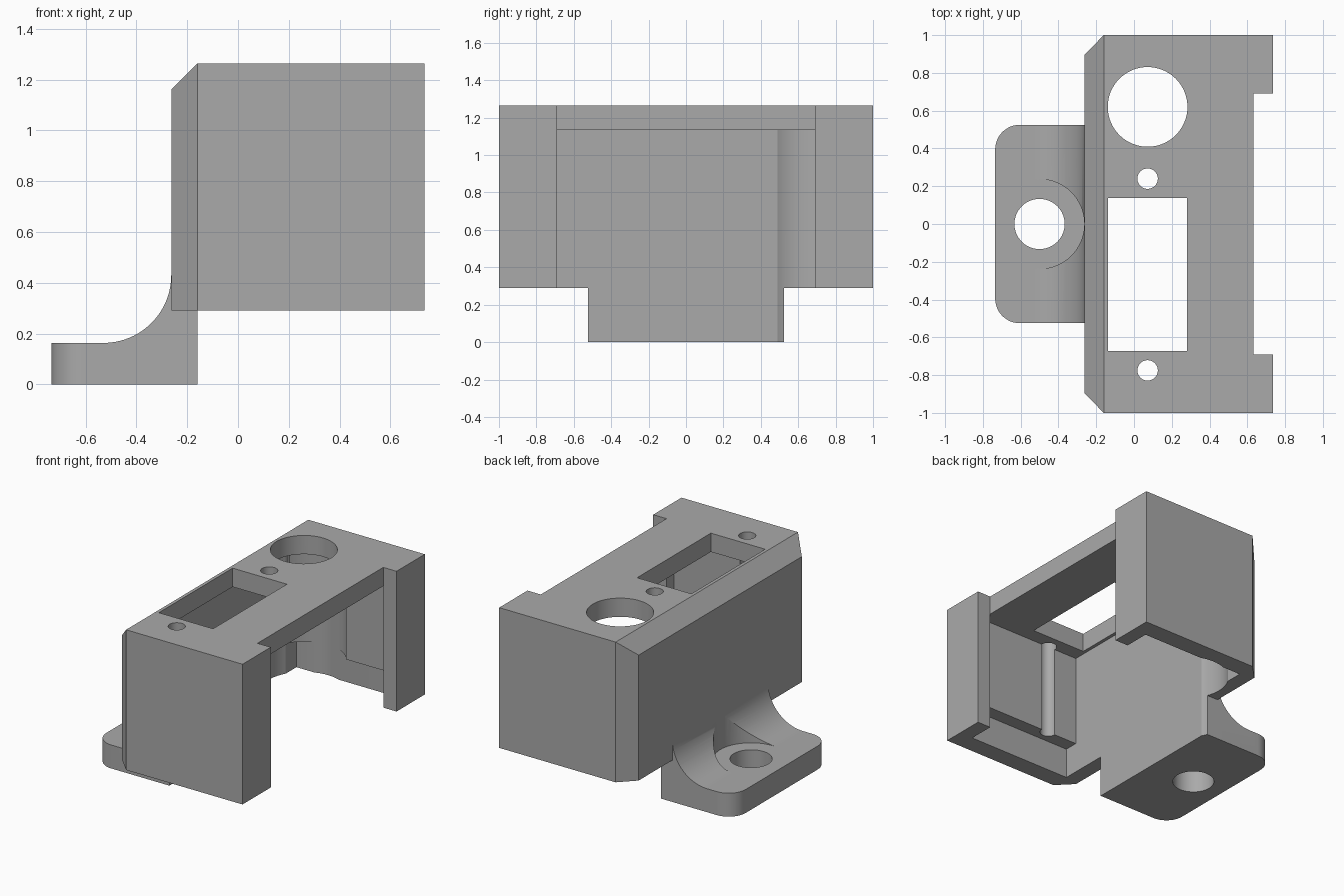
import bpy, bmesh, math
from mathutils import Vector

cube = bpy.data.objects.get("Cube")
if cube:
    bpy.data.objects.remove(cube, do_unlink=True)

grey = bpy.data.materials.new("plain grey")
grey.use_nodes = True
color = (0.4, 0.4, 0.4, 1)
grey.diffuse_color = color
grey.node_tree.nodes["Principled BSDF"].inputs["Base Color"].default_value = color


def prism(name, outline, low, high, axis="z"):
    """Extrude a flat outline (xy for axis z, xz for axis y) from low to high."""
    place = (lambda a, b: (a, b, low)) if axis == "z" else (lambda a, b: (a, low, b))
    bm = bmesh.new()
    face = bm.faces.new([bm.verts.new(place(a, b)) for a, b in outline])
    top = bmesh.ops.extrude_face_region(bm, geom=[face])["geom"]
    step = Vector((0, 0, high - low) if axis == "z" else (0, high - low, 0))
    bmesh.ops.translate(bm, vec=step, verts=[v for v in top if isinstance(v, bmesh.types.BMVert)])
    bmesh.ops.recalc_face_normals(bm, faces=bm.faces)
    mesh = bpy.data.meshes.new(name)
    bm.to_mesh(mesh)
    bm.free()
    mesh.materials.append(grey)
    obj = bpy.data.objects.new(name, mesh)
    bpy.context.collection.objects.link(obj)
    return obj


def arc(cx, cy, r, start, end, steps):
    angles = [math.radians(start + (end - start) * i / steps) for i in range(steps + 1)]
    return [(cx + r * math.cos(a), cy + r * math.sin(a)) for a in angles]


def box(x0, x1, y0, y1, z0, z1):
    return prism("cutter", [(x0, y0), (x1, y0), (x1, y1), (x0, y1)], z0, z1)


def drill(x, y, r, z0, z1):
    return prism("cutter", arc(x, y, r, 0, 360, 64)[:-1], z0, z1)


def combine(obj, tool, operation="DIFFERENCE"):
    mod = obj.modifiers.new("combine", "BOOLEAN")
    mod.operation, mod.solver, mod.object = operation, "EXACT", tool
    bpy.context.view_layer.objects.active = obj
    bpy.ops.object.modifier_apply(modifier=mod.name)
    bpy.data.objects.remove(tool, do_unlink=True)


BACK, WALL, FRONT = -0.263, -0.16, 0.735
BASE, TOP, CEILING, STEP = 0.29, 1.264, 1.134, 0.5

# Housing with chamfered back corners and top back edge
housing = prism("bracket_housing", [(FRONT, -1), (FRONT, 1), (WALL, 1), (BACK, 0.895),
                                    (BACK, -0.895), (WALL, -1)], BASE, TOP)
combine(housing, prism("cutter", [(BACK - 0.1, 1.061), (WALL + 0.1, TOP + 0.1),
                                  (BACK - 0.1, TOP + 0.1)], -1.2, 1.2, "y"))

# Inner cavity, wider lower pocket and front opening between the lips
combine(housing, box(WALL, 0.633, -0.775, 0.775, STEP - 0.1, CEILING))
combine(housing, box(WALL, 0.633, -0.87, 0.87, BASE - 0.1, STEP))
combine(housing, box(0.55, FRONT + 0.1, -0.69, 0.69, BASE - 0.1, CEILING))
combine(housing, box(0.633, FRONT + 0.1, -0.69, 0.69, CEILING - 0.1, TOP + 0.1))

# Mounting foot with a concave fillet up to the back wall
foot = prism("mounting_foot", [(-0.735, 0), (WALL, 0), (WALL, 0.43)]
             + arc(-0.53, 0.43, -BACK - 0.53 + 2 * 0.267 + 0.0, 0, -90, 24)
             + [(-0.735, 0.163)], -0.525, 0.525, "y")
rounded = [(0, 0.525)] + arc(-0.605, 0.395, 0.13, 90, 180, 12) \
    + arc(-0.605, -0.395, 0.13, 180, 270, 12) + [(0, -0.525)]
combine(foot, prism("cutter", rounded, -0.1, 0.6), "INTERSECT")
combine(foot, drill(-0.5, 0, 0.237, 0.163, 0.6))
combine(housing, foot, "UNION")
combine(housing, drill(-0.5, 0, 0.133, -0.1, 0.4))

# Openings in the top plate, and the round clearance beneath the large one
combine(housing, box(-0.137, 0.28, -0.673, 0.137, CEILING - 0.1, TOP + 0.1))
combine(housing, drill(0.072, 0.62, 0.211, CEILING - 0.1, TOP + 0.1))
combine(housing, drill(0.072, 0.62, 0.267, -0.1, CEILING))
for y in (0.24, -0.775):
    combine(housing, drill(0.072, y, 0.054, STEP - 0.05, TOP + 0.1))

bpy.ops.object.select_all(action="DESELECT")
housing.select_set(True)
bpy.context.view_layer.objects.active = housing
bpy.ops.object.shade_smooth_by_angle(angle=math.radians(25))
